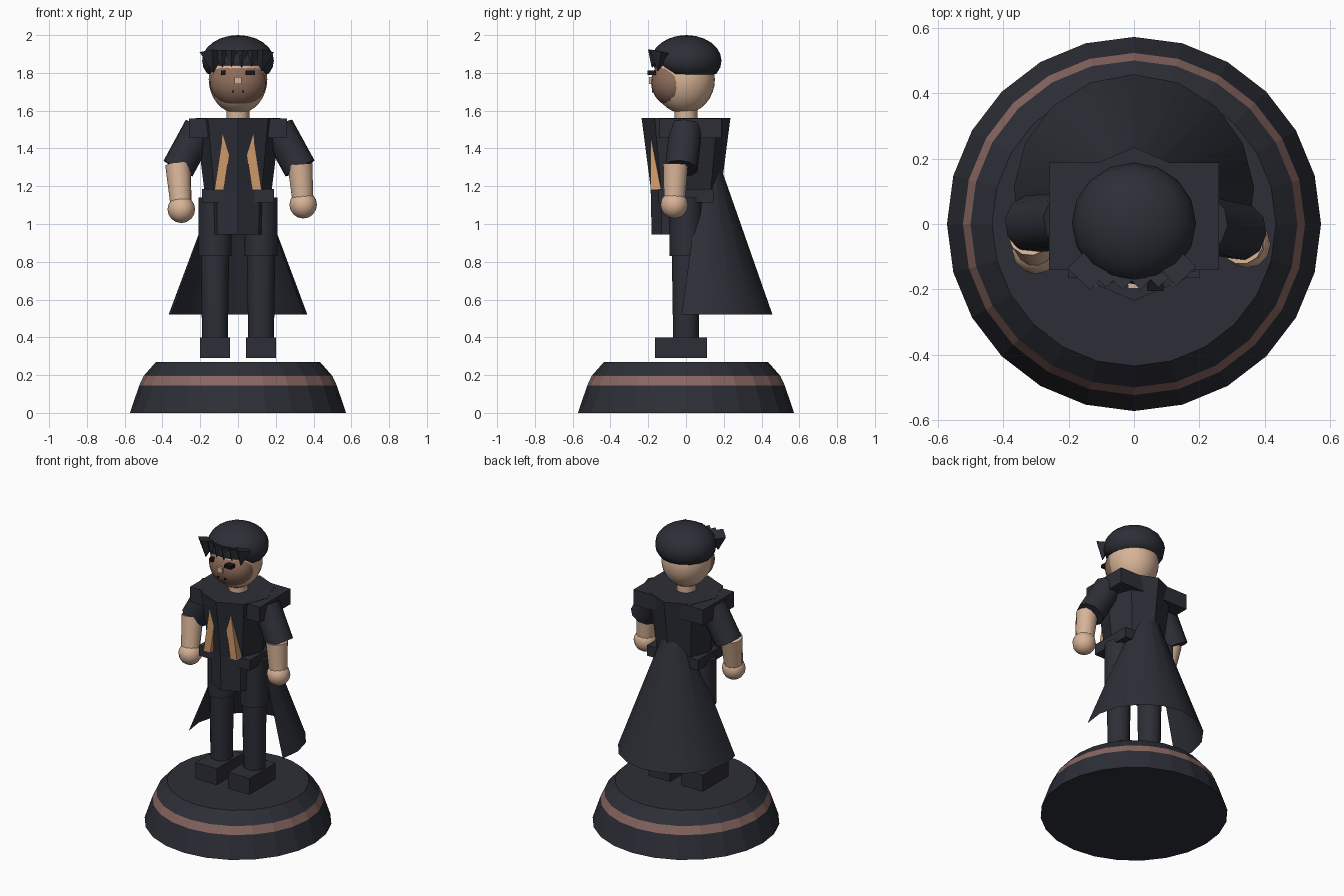
import bpy, bmesh, math
from mathutils import Vector

if "Cube" in bpy.data.objects:
    bpy.data.objects.remove(bpy.data.objects["Cube"])


def material(name, color):
    m = bpy.data.materials.new(name)
    m.diffuse_color = (*color, 1)
    m.use_nodes = True
    m.node_tree.nodes["Principled BSDF"].inputs["Base Color"].default_value = m.diffuse_color
    return m


DARK = material("charcoal cloth", (0.026, 0.028, 0.038))
BAND = material("dusty rose", (0.25, 0.135, 0.12))
SKIN = material("skin", (0.68, 0.45, 0.31))
FACE = material("tanned face", (0.27, 0.15, 0.105))
SHIRT = material("orange cloth", (0.62, 0.32, 0.14))
BLACK = material("black", (0.008, 0.008, 0.01))


def finish(name, bm, mats, smooth=None):
    bmesh.ops.recalc_face_normals(bm, faces=bm.faces[:])
    me = bpy.data.meshes.new(name)
    bm.to_mesh(me)
    bm.free()
    for m in mats if isinstance(mats, list) else [mats]:
        me.materials.append(m)
    ob = bpy.data.objects.new(name, me)
    bpy.context.collection.objects.link(ob)
    if smooth:
        bpy.ops.object.select_all(action='DESELECT')
        ob.select_set(True)
        bpy.context.view_layer.objects.active = ob
        bpy.ops.object.shade_smooth_by_angle(angle=math.radians(smooth))
    return ob


def box(name, lo, hi, mat):
    bm = bmesh.new()
    bmesh.ops.create_cube(bm, size=1)
    for v in bm.verts:
        v.co = Vector([(a + b) / 2 + c * (b - a) for a, b, c in zip(lo, hi, v.co)])
    return finish(name, bm, mat)


def tube(name, a, b, ra, rb, mat, sides=12, sx=1.0, smooth=None):
    """Cone or cylinder from point a to point b, first corner towards y."""
    a, b = Vector(a), Vector(b)
    axis = b - a
    bm = bmesh.new()
    bmesh.ops.create_cone(bm, cap_ends=True, segments=sides, radius1=ra, radius2=rb, depth=axis.length)
    q = Vector((0, 0, 1)).rotation_difference(axis.normalized())
    for v in bm.verts:
        v.co.x *= sx
        v.co = q @ v.co + (a + b) / 2
    return finish(name, bm, mat, smooth)


def ball(name, c, r, mat, u=16, v=10, floor=None):
    """Ellipsoid, optionally flattened below a floor height."""
    bm = bmesh.new()
    bmesh.ops.create_uvsphere(bm, u_segments=u, v_segments=v, radius=1)
    for p in bm.verts:
        p.co = Vector([k + s * t for k, s, t in zip(c, r, p.co)])
        if floor:
            p.co.z = max(p.co.z, floor(p.co))
    return finish(name, bm, mat, 40)


# Stepped round base with a coloured band
bm = bmesh.new()
N = 24
rings = []
for r, z in [(0.572, 0), (0.523, 0.145), (0.5, 0.195), (0.434, 0.27)]:
    rings.append([bm.verts.new((r * math.sin(2 * math.pi * i / N), r * math.cos(2 * math.pi * i / N), z))
                  for i in range(N)])
for k in range(3):
    for i in range(N):
        j = (i + 1) % N
        f = bm.faces.new((rings[k][i], rings[k][j], rings[k + 1][j], rings[k + 1][i]))
        f.material_index = int(k == 1)
bm.faces.new(rings[0])
bm.faces.new(rings[-1])
finish("base", bm, [DARK, BAND])

# Legs and boots
for s, side in ((-1, "right"), (1, "left")):
    x = s * 0.122
    box(side + "_boot", (x - 0.08, -0.165, 0.29), (x + 0.08, 0.11, 0.4), DARK)
    tube(side + "_shin", (x, 0, 0.38), (x, 0, 0.84), 0.068, 0.075, DARK, smooth=40)
    tube(side + "_thigh", (x, 0, 0.83), (x, 0, 1.14), 0.088, 0.088, DARK, smooth=40)

# Body
tube("pelvis", (0, 0, 0.945), (0, 0, 1.18), 0.182, 0.187, DARK, 8, 0.85)
box("belt", (-0.19, -0.145, 1.115), (0.19, 0.145, 1.185), DARK)
tube("torso", (0, 0, 1.175), (0, 0, 1.56), 0.185, 0.235, DARK, 8, 0.96)
box("shoulder_yoke", (-0.26, -0.14, 1.455), (0.26, 0.188, 1.558), DARK)
tube("neck", (0, 0, 1.54), (0, 0, 1.64), 0.06, 0.06, SKIN, smooth=40)

# Slanted shirt strips that sink into the chest
for s, side in ((-1, "right"), (1, "left")):
    bm = bmesh.new()
    bmesh.ops.create_cube(bm, size=1)
    for v in bm.verts:
        up = v.co.z + 0.5
        v.co = (s * (0.1 - 0.045 * up + 0.05 * v.co.x), -0.155 + 0.068 * v.co.y, 1.18 + 0.3 * up)
    finish(side + "_shirt_strip", bm, SHIRT)

# Open flaring cape behind the legs
bm = bmesh.new()
M = 10
low, top = [], []
for i in range(M + 1):
    a = math.radians(-18 + 216 * i / M)
    c, s = math.cos(a), math.sin(a)
    low.append(bm.verts.new((0.368 * c, 0.09 + 0.368 * s, 0.52)))
    top.append(bm.verts.new((0.05 * c, 0.11 + 0.05 * s, 1.37)))
for i in range(M):
    bm.faces.new((low[i], low[i + 1], top[i + 1], top[i]))
finish("cape", bm, DARK, 25)

# Arms: shoulder, elbow and hand points
for side, sh, el, ha in (
        ("right", (-0.2, 0.01, 1.51), (-0.318, 0.0, 1.293), (-0.3, -0.08, 1.078)),
        ("left", (0.21, 0.0, 1.51), (0.328, -0.025, 1.295), (0.345, -0.062, 1.102))):
    tube(side + "_sleeve", sh, el, 0.088, 0.088, DARK, 10, smooth=40)
    elbow = Vector(el) + Vector((0, -0.03, 0.02))
    tube(side + "_forearm", elbow, ha, 0.068, 0.056, SKIN, smooth=40)
    ball(side + "_hand", ha, (0.073, 0.073, 0.073), SKIN, 12, 8)

# Head, face and hair cap
ball("head", (0, -0.01, 1.765), (0.155, 0.163, 0.18), SKIN, 24, 16)
ball("face", (0, -0.06, 1.75), (0.15, 0.125, 0.132), FACE, 24, 16)
ball("hair", (0, 0.002, 1.865), (0.19, 0.186, 0.135), DARK, 16, 12,
     lambda p: 1.785 if p.y > -0.09 else 1.84)

# Fringe of downward pointing spikes
for i, (x, y, r, tip) in enumerate([
        (-0.135, -0.135, 0.068, 1.8), (-0.085, -0.15, 0.045, 1.83), (-0.035, -0.16, 0.042, 1.835),
        (0.02, -0.16, 0.042, 1.83), (0.075, -0.15, 0.045, 1.835), (0.13, -0.13, 0.06, 1.81)]):
    tube("fringe_%d" % i, (x * 0.97, y - 0.02, tip), (x, y, 1.912), 0.002, r, DARK, 4)

# Eyes, nose and mouth corners
box("left_eye", (0.04, -0.205, 1.79), (0.09, -0.16, 1.812), BLACK)
box("right_eye", (-0.09, -0.18, 1.79), (-0.065, -0.15, 1.812), BLACK)
box("nose", (-0.018, -0.197, 1.742), (0.018, -0.17, 1.778), SKIN)
for s, side in ((-1, "right"), (1, "left")):
    box(side + "_mouth_corner", (s * 0.026 - 0.006, -0.18, 1.695), (s * 0.026 + 0.006, -0.15, 1.706), BLACK)
